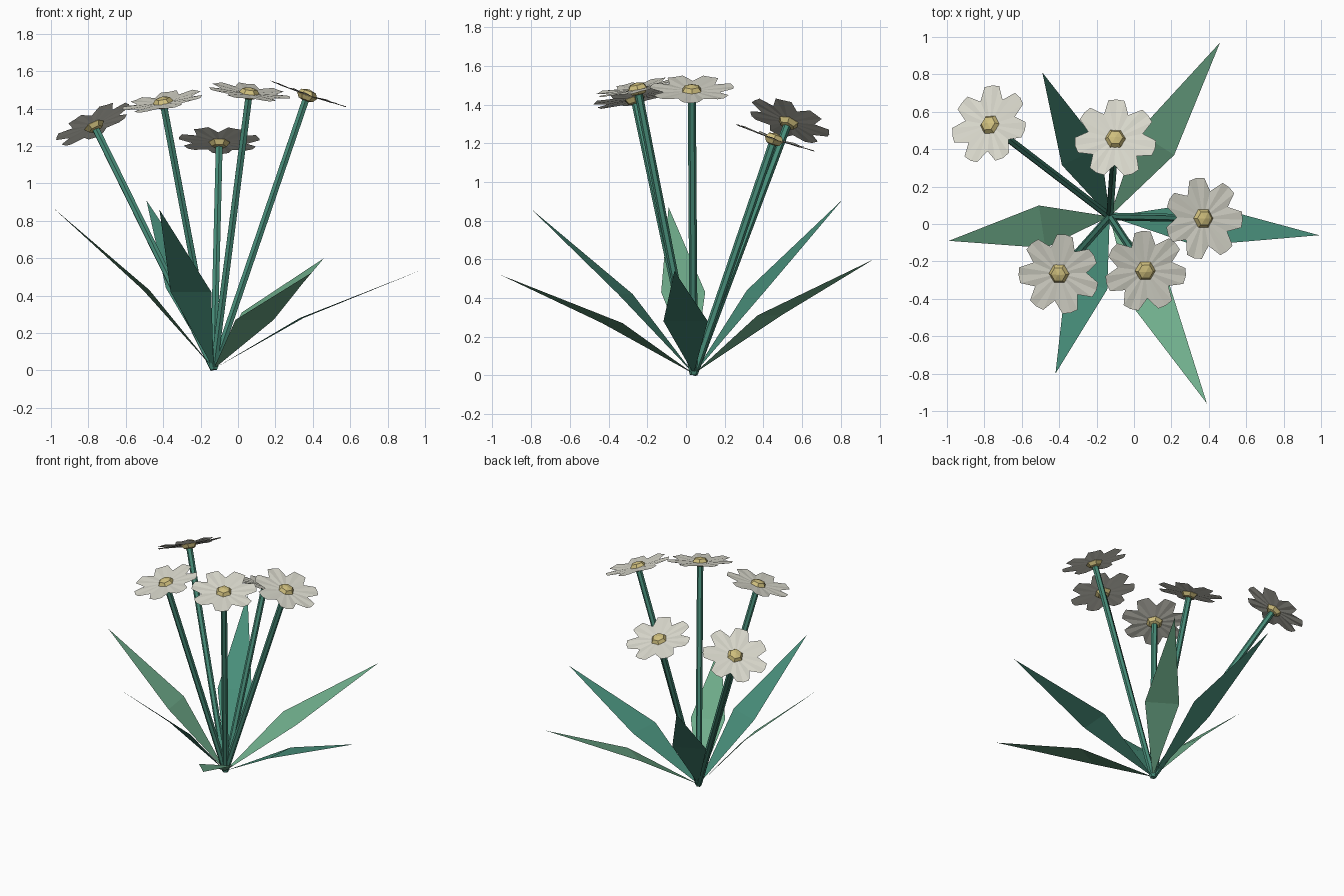
import bpy, bmesh, math
from mathutils import Vector, Matrix

cube = bpy.data.objects.get("Cube")
if cube:
    bpy.data.objects.remove(cube, do_unlink=True)

UP = Vector((0, 0, 1))
BASE = Vector((-0.13, 0.04, 0.008))


def material(name, rgb):
    # 8-bit display colour converted to linear
    col = [((c / 255 + 0.055) / 1.055) ** 2.4 for c in rgb] + [1]
    m = bpy.data.materials.new(name)
    m.use_nodes = True
    m.diffuse_color = col
    bsdf = m.node_tree.nodes["Principled BSDF"]
    bsdf.inputs["Base Color"].default_value = col
    bsdf.inputs["Roughness"].default_value = 0.8
    return m


teal = material("teal green", (72, 142, 122))
light = material("light green", (112, 174, 140))
white = material("petal white", (216, 215, 203))
yellow = material("pollen yellow", (206, 190, 125))


def finish(name, bm, mat, matrix=None):
    if matrix:
        bm.transform(matrix)
    mesh = bpy.data.meshes.new(name)
    bm.to_mesh(mesh)
    bm.free()
    mesh.materials.append(mat)
    obj = bpy.data.objects.new(name, mesh)
    bpy.context.collection.objects.link(obj)
    return obj


def leaf(name, tip, mid_height, mat):
    # Kite shaped blade, bent across its widest point
    tip = Vector(tip)
    mid = BASE.lerp(tip, 0.42)
    mid.z = mid_height
    side = (tip - BASE).cross(UP).normalized() * 0.115
    bm = bmesh.new()
    b, r, l, t = [bm.verts.new(p) for p in (BASE, mid + side, mid - side, tip)]
    bm.faces.new((b, r, l))
    bm.faces.new((r, t, l))
    finish(name, bm, mat)


def flower(label, head, phase):
    head = Vector(head)
    axis = head - BASE
    turn = UP.rotation_difference(axis).to_matrix().to_4x4()

    # Stem
    bm = bmesh.new()
    bmesh.ops.create_cone(bm, cap_ends=True, segments=6, radius1=0.021,
                          radius2=0.021, depth=axis.length)
    finish("stem_" + label, bm, teal,
           Matrix.Translation((BASE + head) / 2) @ turn)

    # Seven blunt petals in one shallow dish
    place = Matrix.Translation(head) @ turn
    bm = bmesh.new()
    hub = bm.verts.new((0, 0, 0))
    ring = []
    step = 2 * math.pi / 7
    for i in range(7):
        a = math.radians(phase) + i * step
        for da, r, z in ((-step / 2, 0.15, 0.004), (-0.2, 0.217, 0.012),
                         (0, 0.22, 0.008), (0.2, 0.217, 0.012)):
            ring.append(bm.verts.new((r * math.cos(a + da), r * math.sin(a + da), z)))
    for i, v in enumerate(ring):
        bm.faces.new((hub, v, ring[(i + 1) % len(ring)]))
    finish("petals_" + label, bm, white, place)

    # Flattened faceted centre
    bm = bmesh.new()
    bmesh.ops.create_uvsphere(bm, u_segments=6, v_segments=4, radius=0.057)
    finish("flower_centre_" + label, bm, yellow,
           place @ Matrix.Rotation(math.pi / 6, 4, "Z") @ Matrix.Diagonal((1, 1, 0.6, 1)))


# Leaves, alternating between the two greens
leaf("leaf_left", (0.99, -0.06, 0.54), 0.28, teal)
leaf("leaf_back_left", (0.46, 0.97, 0.60), 0.31, light)
leaf("leaf_back_right", (-0.49, 0.81, 0.91), 0.44, teal)
leaf("leaf_right", (-0.99, -0.09, 0.87), 0.43, light)
leaf("leaf_front_right", (-0.42, -0.80, 0.86), 0.42, teal)
leaf("leaf_front_left", (0.39, -0.96, 0.52), 0.27, light)

# Flowers
flower("back_right", (-0.77, 0.53, 1.31), 90)
flower("back", (-0.10, 0.455, 1.22), 88)
flower("left", (0.37, 0.03, 1.47), 101)
flower("front", (0.06, -0.25, 1.48), 95)
flower("front_right", (-0.40, -0.265, 1.43), 80)
